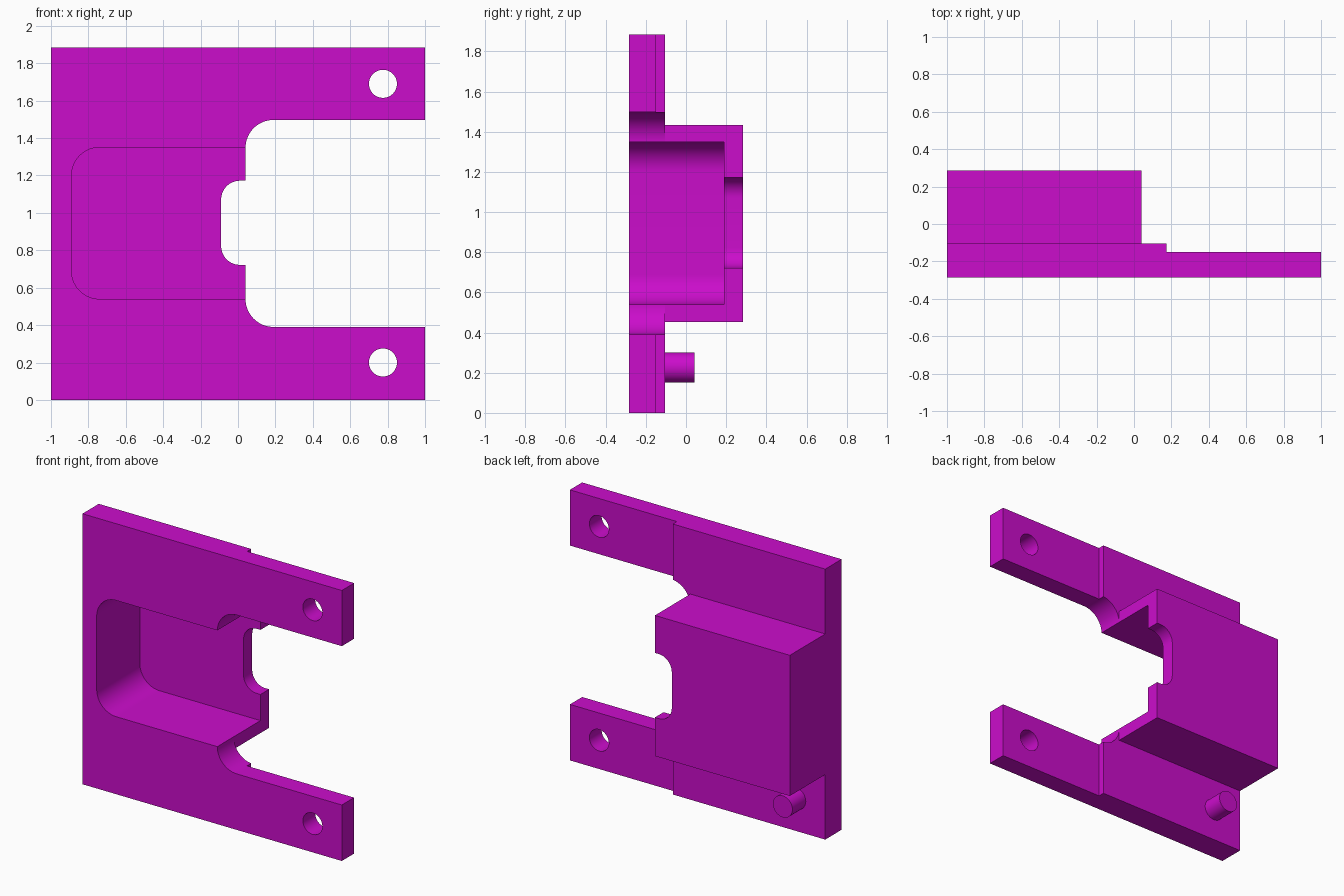
import bpy, bmesh, math

cube = bpy.data.objects.get("Cube")
if cube:
    bpy.data.objects.remove(cube, do_unlink=True)

magenta = bpy.data.materials.new("magenta plastic")
magenta.use_nodes = True
COLOUR = (0.60, 0.004, 0.60, 1.0)
magenta.diffuse_color = COLOUR
magenta.node_tree.nodes["Principled BSDF"].inputs["Base Color"].default_value = COLOUR


def prism(name, profile, y0, y1):
    """Extrude an (x, z) outline from y0 to y1."""
    bm = bmesh.new()
    face = bm.faces.new([bm.verts.new((x, y0, z)) for x, z in profile])
    ext = bmesh.ops.extrude_face_region(bm, geom=[face])
    verts = [g for g in ext["geom"] if isinstance(g, bmesh.types.BMVert)]
    bmesh.ops.translate(bm, verts=verts, vec=(0, y1 - y0, 0))
    bmesh.ops.recalc_face_normals(bm, faces=bm.faces[:])
    mesh = bpy.data.meshes.new(name)
    bm.to_mesh(mesh)
    bm.free()
    mesh.materials.append(magenta)
    obj = bpy.data.objects.new(name, mesh)
    bpy.context.collection.objects.link(obj)
    return obj


def rect(x0, x1, z0, z1):
    return [(x0, z0), (x1, z0), (x1, z1), (x0, z1)]


def slot(x0, x1, z0, z1, r, steps=16):
    """Rectangle whose two corners at x0 are rounded."""
    pts = [(x1, z0), (x1, z1)]
    for cz, start in ((z1 - r, 90), (z0 + r, 180)):
        for i in range(steps + 1):
            a = math.radians(start + 90 * i / steps)
            pts.append((x0 + r + r * math.cos(a), cz + r * math.sin(a)))
    return pts


def circle(cx, cz, r, n=48):
    return [(cx + r * math.cos(math.tau * i / n), cz + r * math.sin(math.tau * i / n))
            for i in range(n)]


def combine(target, tool, operation):
    """Apply a boolean and discard the tool."""
    tool.hide_render = True
    mod = target.modifiers.new("boolean", 'BOOLEAN')
    mod.operation, mod.solver, mod.object = operation, 'EXACT', tool
    bpy.context.view_layer.objects.active = target
    bpy.ops.object.modifier_apply(modifier=mod.name)
    bpy.data.objects.remove(tool, do_unlink=True)


FRONT, BACK, TOP = -0.285, -0.105, 1.885

# Mounting plate, opened into two arms
body = prism("bracket_body", rect(-1, 1, 0, TOP), FRONT, BACK)
combine(body, prism("arm_gap", slot(0.04, 1.2, 0.39, 1.497, 0.15), -0.5, 0.2), 'DIFFERENCE')

# Thinner arms behind the step
combine(body, prism("arm_step", rect(0.175, 1.2, -0.2, 2.1), -0.15, 0.2), 'DIFFERENCE')

# Housing on the back, hollowed from the front and open at its left end
combine(body, prism("housing", rect(-1, 0.04, 0.453, 1.433), -0.2, 0.285), 'UNION')
combine(body, prism("pocket", slot(-0.89, 0.5, 0.54, 1.35, 0.15), -0.5, 0.19), 'DIFFERENCE')

# Rounded notch through the housing's back wall
combine(body, prism("notch", slot(-0.09, 0.5, 0.722, 1.172, 0.1), 0.1, 0.5), 'DIFFERENCE')

# Screw holes near the arm tips
for z in (0.2, 1.69):
    combine(body, prism("screw_hole", circle(0.775, z, 0.075), -0.5, 0.2), 'DIFFERENCE')

# Locating peg on the back
combine(body, prism("peg", circle(-0.775, 0.226, 0.075), -0.2, 0.042), 'UNION')

bpy.ops.object.select_all(action='DESELECT')
body.select_set(True)
bpy.context.view_layer.objects.active = body
bpy.ops.object.shade_smooth_by_angle(angle=math.radians(30))
